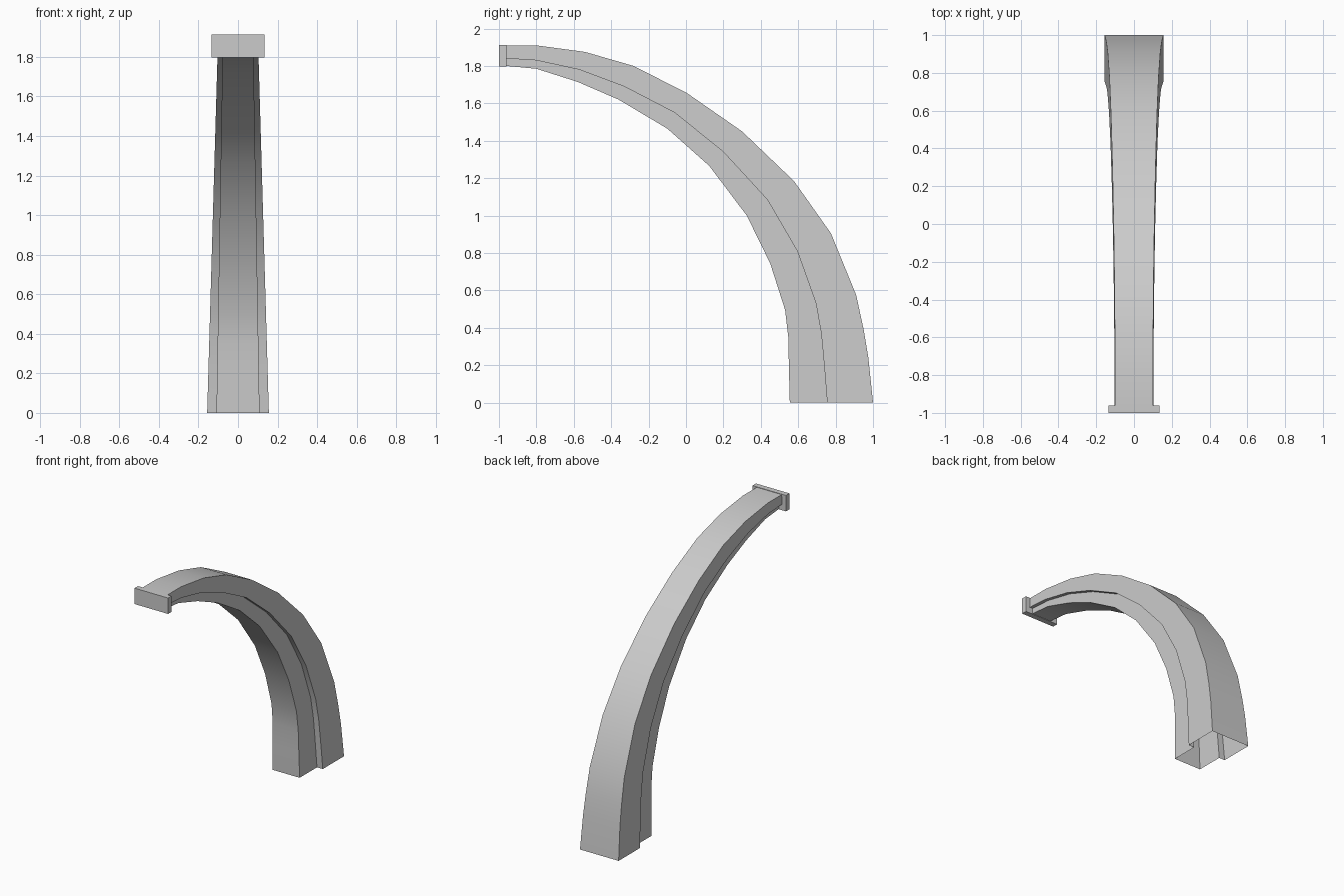
import bpy
import bmesh

default_cube = bpy.data.objects.get("Cube")
if default_cube:
    bpy.data.objects.remove(default_cube, do_unlink=True)

# Single plain material
grey = bpy.data.materials.new("plain grey")
grey.use_nodes = True
colour = (0.6, 0.6, 0.6, 1)
grey.diffuse_color = colour
grey.node_tree.nodes["Principled BSDF"].inputs["Base Color"].default_value = colour

# Side profiles (y, z) of the arched beam, from the foot to the tip
outer_curve = [(1, 0), (.975, .24), (.95, .39), (.91, .575), (.775, .905), (.577, 1.185),
               (.3, 1.45), (.005, 1.655), (-.28, 1.8), (-.54, 1.875), (-.8, 1.91), (-.96, 1.91)]
step_curve = [(.755, 0), (.738, .21), (.723, .37), (.695, .53), (.595, .81), (.435, 1.085),
              (.2, 1.34), (-.06, 1.55), (-.33, 1.69), (-.57, 1.78), (-.8, 1.83), (-.96, 1.84)]
inner_curve = [(.555, 0), (.55, .2), (.547, .35), (.53, .495), (.45, .745), (.325, 1.0),
               (.125, 1.265), (-.1, 1.465), (-.36, 1.62), (-.58, 1.715), (-.8, 1.785), (-.96, 1.8)]


def wide(z):
    """Half width of the outer rib at a height."""
    return 0.156 - 0.029 * z


def narrow(z):
    """Half width of the inner rib at a height."""
    return 0.109 - 0.017 * z


def finish(name, bm):
    bmesh.ops.recalc_face_normals(bm, faces=bm.faces)
    mesh = bpy.data.meshes.new(name)
    bm.to_mesh(mesh)
    bm.free()
    mesh.materials.append(grey)
    obj = bpy.data.objects.new(name, mesh)
    bpy.context.collection.objects.link(obj)
    return obj


# Stepped beam: an open-ended shell lofted through mirrored cross-sections
bm = bmesh.new()
rings = []
for outer, step, inner in zip(outer_curve, step_curve, inner_curve):
    half = [(wide(outer[1]), *outer), (wide(step[1]), *step),
            (narrow(step[1]), *step), (narrow(inner[1]), *inner)]
    section = half + [(-x, y, z) for x, y, z in reversed(half)]
    rings.append([bm.verts.new(point) for point in section])
for low, high in zip(rings, rings[1:]):
    count = len(low)
    for i in range(count):
        j = (i + 1) % count
        bm.faces.new((low[i], low[j], high[j], high[i]))
beam = finish("arched_beam", bm)
bpy.ops.object.select_all(action="DESELECT")
beam.select_set(True)
bpy.context.view_layer.objects.active = beam
bpy.ops.object.shade_smooth_by_angle(angle=0.6)

# Flat end plate capping the tip of the beam
bm = bmesh.new()
bmesh.ops.create_cube(bm, size=1)
bmesh.ops.scale(bm, vec=(0.27, 0.04, 0.116), verts=bm.verts)
bmesh.ops.translate(bm, vec=(0, -0.98, 1.855), verts=bm.verts)
finish("end_plate", bm)
